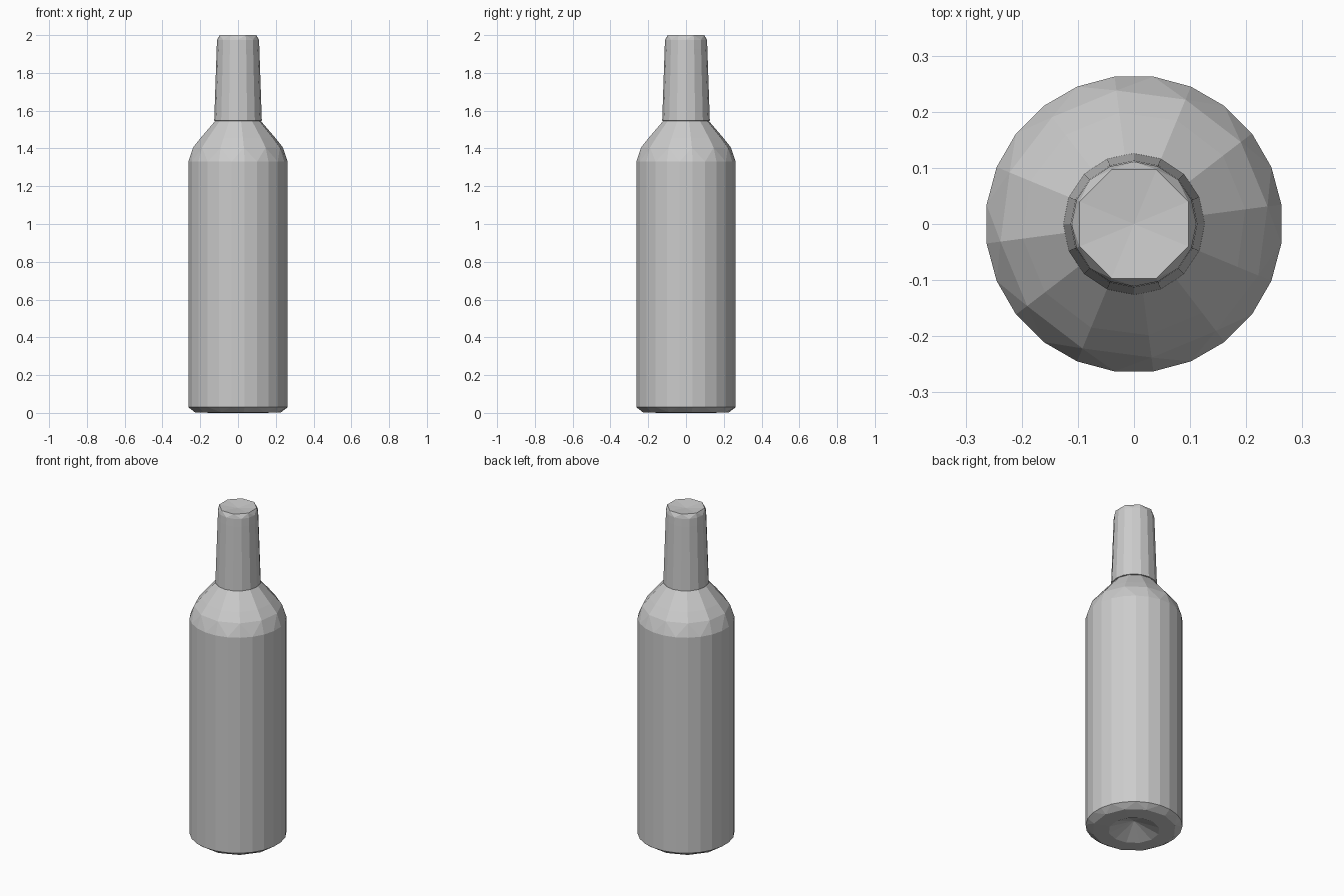
import bpy, bmesh
from math import sin, cos, radians, tau

cube = bpy.data.objects.get("Cube")
if cube:
    bpy.data.objects.remove(cube)


def make_material(name, value):
    mat = bpy.data.materials.new(name)
    mat.use_nodes = True
    colour = (value, value, value, 1)
    mat.diffuse_color = colour
    mat.node_tree.nodes["Principled BSDF"].inputs["Base Color"].default_value = colour
    return mat


def bridge(bm, low, high):
    """Join two rings with equal counts, or where one has half the points."""
    a, b = len(low), len(high)
    for i in range(max(a, b)):
        if a == b:
            j = (i + 1) % a
            bm.faces.new((low[i], low[j], high[j], high[i]))
            continue
        big, small = (low, high) if a > b else (high, low)
        k, n = i // 2, (i // 2 + 1) % len(small)
        j = (i + 1) % len(big)
        if i % 2 == 0:
            bm.faces.new((big[i], big[j], small[k]))
        else:
            bm.faces.new((big[i], small[n], small[k]))
            bm.faces.new((big[i], big[j], small[n]))


def lathe(name, rings, phase, mat, bottom=None, top=None):
    """Faceted turned shell from (radius, height, sides) rings."""
    bm = bmesh.new()
    loops = []
    for radius, z, sides in rings:
        angles = [radians(phase) + tau * i / sides for i in range(sides)]
        loops.append([bm.verts.new((radius * cos(t), radius * sin(t), z)) for t in angles])
    for low, high in zip(loops, loops[1:]):
        bridge(bm, low, high)
    for loop, height in ((loops[0], bottom), (loops[-1], top)):
        if height is not None:
            tip = bm.verts.new((0, 0, height))
            for i, v in enumerate(loop):
                bm.faces.new((v, loop[(i + 1) % len(loop)], tip))
    bmesh.ops.recalc_face_normals(bm, faces=bm.faces)
    mesh = bpy.data.meshes.new(name)
    bm.to_mesh(mesh)
    bm.free()
    mesh.materials.append(mat)
    obj = bpy.data.objects.new(name, mesh)
    bpy.context.collection.objects.link(obj)
    return obj


grey = make_material("plain grey", 0.6)

# Body with hollow base, straight wall and faceted shoulder
lathe("bottle_body", [
    (0.14, 0.0, 12), (0.23, 0.003, 12), (0.265, 0.03, 24),
    (0.265, 1.33, 24), (0.24, 1.405, 12), (0.2, 1.455, 12), (0.118, 1.55, 12),
], 7.5, grey, bottom=0.06, top=1.55)

# Tapered sleeve over the neck, closed by an eight-sided top
lathe("neck_sleeve", [
    (0.118, 1.545, 16), (0.126, 1.547, 16), (0.113, 1.93, 16),
    (0.111, 1.975, 16), (0.105, 2.0, 8),
], 22.5, grey, bottom=1.545, top=1.99)
